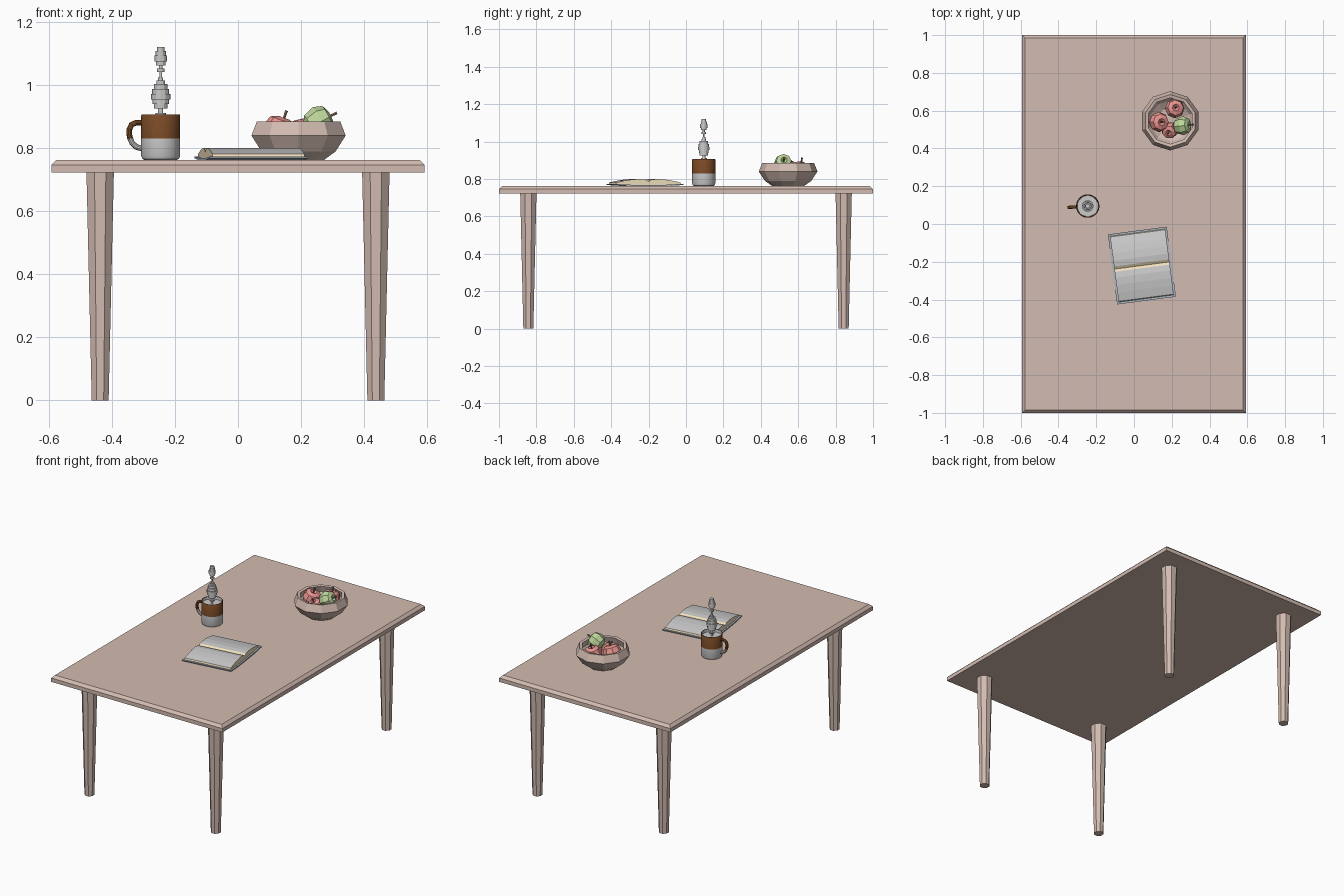
import bpy, bmesh, math
from mathutils import Matrix, Vector

if "Cube" in bpy.data.objects:
    bpy.data.objects.remove(bpy.data.objects["Cube"])


def mat(name, r, g, b):
    m = bpy.data.materials.new(name)
    m.diffuse_color = (r, g, b, 1)
    m.use_nodes = True
    m.node_tree.nodes["Principled BSDF"].inputs["Base Color"].default_value = m.diffuse_color
    return m


WOOD = mat("wood", 0.65, 0.5, 0.44)
BROWN = mat("brown_glaze", 0.2, 0.07, 0.02)
RED = mat("red_skin", 0.82, 0.3, 0.28)
GREEN = mat("green_skin", 0.52, 0.68, 0.33)
STEM = mat("stem_brown", 0.3, 0.2, 0.14)
CREAM = mat("cream_paper", 0.88, 0.74, 0.5)
COVER = mat("cover_grey", 0.42, 0.47, 0.53)
PAPER = mat("grey_paper", 0.8, 0.8, 0.8)
TOP = 0.762


def finish(name, bm, mats=(), matrix=None, pick=None, smooth=False):
    """Turn a bmesh into an object; pick(face) chooses the material slot."""
    bmesh.ops.remove_doubles(bm, verts=bm.verts, dist=1e-5)
    bmesh.ops.recalc_face_normals(bm, faces=bm.faces)
    bm.normal_update()
    if pick:
        for f in bm.faces:
            f.material_index = pick(f)
    me = bpy.data.meshes.new(name)
    bm.to_mesh(me)
    bm.free()
    for m in mats:
        me.materials.append(m)
    ob = bpy.data.objects.new(name, me)
    bpy.context.collection.objects.link(ob)
    if matrix:
        ob.matrix_world = matrix
    if smooth:
        bpy.ops.object.select_all(action='DESELECT')
        ob.select_set(True)
        bpy.context.view_layer.objects.active = ob
        bpy.ops.object.shade_smooth_by_angle(angle=math.radians(35))
    return ob


def skin(bm, rings, closed=False):
    """Join equal rings of points with quads."""
    vs = [[bm.verts.new(p) for p in ring] for ring in rings]
    n = len(vs[0])
    for a, b in zip(vs, vs[1:]):
        for i in range(n):
            j = (i + 1) % n
            bm.faces.new((a[i], a[j], b[j], b[i]))
    if closed:
        bm.faces.new(vs[0][::-1])
        bm.faces.new(vs[-1])


def lathe(name, profile, n, mats=(), matrix=None, phase=0.0, **kw):
    bm = bmesh.new()
    angles = [phase + 2 * math.pi * i / n for i in range(n)]
    skin(bm, [[(r * math.cos(a), r * math.sin(a), z) for a in angles] for r, z in profile])
    bmesh.ops.remove_doubles(bm, verts=bm.verts, dist=1e-5)
    bmesh.ops.dissolve_degenerate(bm, dist=1e-6, edges=bm.edges)
    return finish(name, bm, mats, matrix, **kw)


def place(x, y, z=0.0, deg=0.0):
    return Matrix.Translation((x, y, z)) @ Matrix.Rotation(math.radians(deg), 4, 'Z')


# table top with chamfered upper edge
bm = bmesh.new()
rings = [[(sx * (0.592 - d), sy * (1 - d), z) for sx, sy in ((-1, -1), (1, -1), (1, 1), (-1, 1))]
         for d, z in ((0, 0.722), (0, 0.746), (0.016, TOP))]
skin(bm, rings, closed=True)
finish("table_top", bm, [WOOD])

# tapered eight-sided legs
for sx, side in ((-1, "left"), (1, "right")):
    for sy, end in ((-1, "front"), (1, "back")):
        lathe(f"{end}_{side}_leg", [(0, 0), (0.029, 0), (0.047, 0.722), (0, 0.722)], 8,
              [WOOD], place(sx * 0.437, sy * 0.843), math.pi / 8)

# two-tone mug: pale base and inside, brown upper outside
mug_at = place(-0.245, 0.095, 0, 184)
SPLIT = 0.83


def glaze(f):
    c = f.calc_center_median()
    return 1 if c.z > SPLIT and math.hypot(c.x, c.y) > 0.0565 else 0


lathe("mug", [(0, TOP), (0.05, TOP), (0.058, 0.766), (0.062, 0.776), (0.062, SPLIT),
              (0.062, 0.903), (0.0605, 0.906), (0.057, 0.905), (0.056, 0.9), (0.055, 0.78),
              (0, 0.774)], 32, [PAPER, BROWN], mug_at, pick=glaze, smooth=True)
lathe("drink", [(0, 0.88), (0.0555, 0.888), (0, 0.888)], 32, [], mug_at)

# mug handle swept along a rounded loop
path = [(0.058, 0.880), (0.078, 0.881), (0.093, 0.874), (0.1, 0.858), (0.1, 0.844),
        (0.097, SPLIT), (0.09, 0.815), (0.078, 0.804), (0.058, 0.798)]
bm = bmesh.new()
rings = []
for i, (x, z) in enumerate(path):
    p, q = path[max(i - 1, 0)], path[min(i + 1, len(path) - 1)]
    t = Vector((q[0] - p[0], 0, q[1] - p[1])).normalized()
    side = Vector((-t.z, 0, t.x))
    rings.append([Vector((x, 0, z)) + side * 0.009 * math.cos(a) + Vector((0, 0.009, 0)) * math.sin(a)
                  for a in (2 * math.pi * k / 10 for k in range(10))])
skin(bm, rings, closed=True)
finish("mug_handle", bm, [PAPER, BROWN], mug_at,
       pick=lambda f: int(f.calc_center_median().z > SPLIT), smooth=True)

# steam as stacked discs on a thin wisp
steps = [(0.006, 0.888), (0.016, 0.905), (0.008, 0.912), (0.022, 0.926), (0.026, 0.94),
         (0.031, 0.955), (0.027, 0.972), (0.022, 0.988), (0.013, 1.003), (0.008, 1.014),
         (0.004, 1.024), (0.012, 1.042), (0.006, 1.052), (0.015, 1.062), (0.02, 1.074),
         (0.016, 1.094), (0.012, 1.108)]
profile = [(0, steps[0][1])]
for (r, z), nxt in zip(steps, steps[1:] + [(0, 1.121)]):
    profile += [(r, z), (r, nxt[1])]
lathe("steam", profile + [(0, 1.121)], 12, [], place(-0.245, 0.095))

# open book: cover slab and two curved page blocks
book_at = place(0.042, -0.22, 0, 7.5)
bm = bmesh.new()
section = [(-0.187, 0.768), (-0.09, TOP), (0.09, TOP), (0.187, 0.768),
           (0.187, 0.774), (0.09, 0.769), (-0.09, 0.769), (-0.187, 0.774)]
skin(bm, [[(x, y, z) for y, z in section] for x in (-0.157, 0.157)], closed=True)
finish("book_cover", bm, [COVER], book_at)

half = [(0, 0.768), (0, 0.787), (0.014, 0.796), (0.045, 0.8), (0.085, 0.798),
        (0.125, 0.792), (0.172, 0.782), (0.176, 0.773), (0.09, 0.768)]


def paper(f):
    return int(f.normal.z > 0.9 and abs(f.calc_center_median().y) > 0.012)


for s, name in ((-1, "front_pages"), (1, "back_pages")):
    bm = bmesh.new()
    skin(bm, [[(x, s * y, z) for y, z in half] for x in (-0.147, 0.147)], closed=True)
    finish(name, bm, [CREAM, PAPER], book_at, pick=paper)

# ten-sided faceted bowl
lathe("bowl", [(0, TOP), (0.084, TOP), (0.124, 0.79), (0.157, 0.84), (0.139, 0.885),
               (0.122, 0.882), (0.136, 0.842), (0.108, 0.802), (0.07, 0.778), (0, 0.778)],
      10, [WOOD], place(0.192, 0.546), math.pi / 2)

# low-poly apples with dimples and stems, leaning along a given direction
BODY = [(0, -0.72), (0.3, -0.88), (0.78, -0.58), (1, 0.15), (0.8, 0.72), (0.35, 0.9), (0, 0.55)]
apples = [("left_apple", RED, (0.13, 0.54, 0.85), 0.054, (0.35, 0, 1)),
          ("back_apple", RED, (0.215, 0.61, 0.845), 0.052, (0.15, 0.15, 1)),
          ("front_apple", RED, (0.19, 0.498, 0.83), 0.045, (-0.2, -0.4, 1)),
          ("green_apple", GREEN, (0.253, 0.52, 0.882), 0.05, (1, 0.1, 0.5))]
for name, colour, loc, r, lean in apples:
    m = (Matrix.Translation(loc) @ Vector(lean).to_track_quat('Z', 'Y').to_matrix().to_4x4()
         @ Matrix.Scale(r, 4))
    lathe(name, BODY, 8, [colour], m)
    lathe(name + "_stem", [(0, 0.5), (0.07, 0.5), (0.1, 1.35), (0, 1.35)], 6, [STEM], m)
